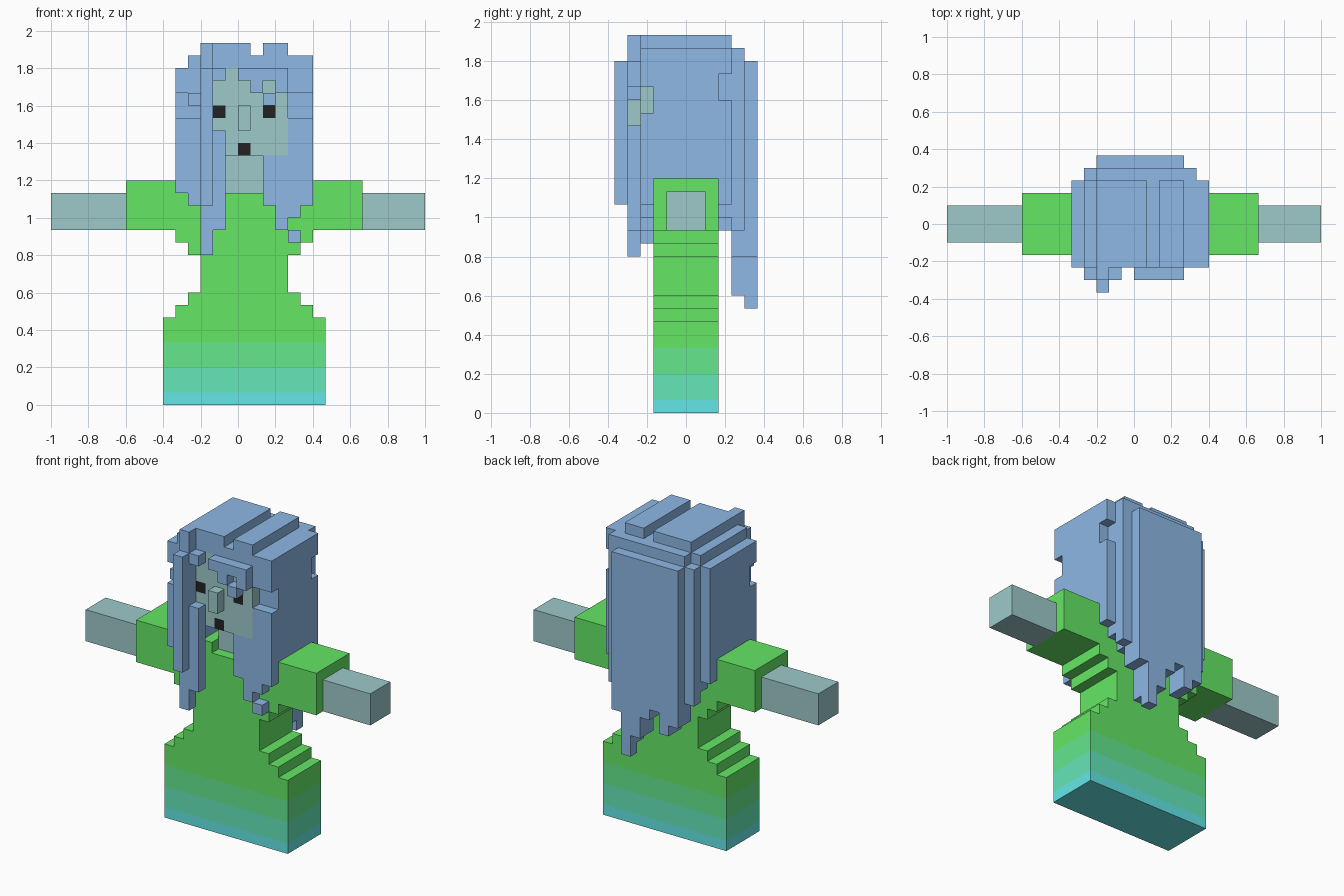
import bpy, bmesh

if "Cube" in bpy.data.objects:
    bpy.data.objects.remove(bpy.data.objects["Cube"])

U = 1 / 15  # size of one block


def material(name, rgb):
    lin = [((c / 255 + 0.055) / 1.055) ** 2.4 for c in rgb]
    m = bpy.data.materials.new(name)
    m.diffuse_color = (*lin, 1)
    m.use_nodes = True
    m.node_tree.nodes["Principled BSDF"].inputs["Base Color"].default_value = m.diffuse_color
    return m


HAIR = material("blue hair", (141, 184, 229))
SKIN = material("grey green skin", (157, 201, 201))
DARK = material("black", (34, 34, 34))
GREEN = material("dress green", (101, 232, 101))
MINT = material("dress mint", (101, 232, 142))
TEAL = material("dress teal", (101, 232, 186))
CYAN = material("dress cyan", (101, 232, 232))


def box(x0, x1, y0, y1, z0, z1):
    """Set of unit blocks; y counts from the front of the model."""
    return {(x, y, z) for x in range(x0, x1) for y in range(y0, y1) for z in range(z0, z1)}


SIDES = {
    (1, 0, 0): ((1, 0, 0), (1, 1, 0), (1, 1, 1), (1, 0, 1)),
    (-1, 0, 0): ((0, 0, 0), (0, 0, 1), (0, 1, 1), (0, 1, 0)),
    (0, 1, 0): ((0, 1, 0), (0, 1, 1), (1, 1, 1), (1, 1, 0)),
    (0, -1, 0): ((0, 0, 0), (1, 0, 0), (1, 0, 1), (0, 0, 1)),
    (0, 0, 1): ((0, 0, 1), (1, 0, 1), (1, 1, 1), (0, 1, 1)),
    (0, 0, -1): ((0, 0, 0), (0, 1, 0), (1, 1, 0), (1, 0, 0)),
}


def build(name, cells, mats, rule=lambda z: 0):
    """Outer skin of the blocks, merged into large flat faces."""
    bm = bmesh.new()
    verts = {}
    for c in sorted(cells):
        for d, corners in SIDES.items():
            if tuple(a + b for a, b in zip(c, d)) in cells:
                continue
            vs = []
            for k in corners:
                p = tuple(a + b for a, b in zip(c, k))
                if p not in verts:
                    verts[p] = bm.verts.new((p[0] * U, (p[1] - 5.5) * U, p[2] * U))
                vs.append(verts[p])
            bm.faces.new(vs).material_index = rule(c[2])
    bmesh.ops.dissolve_limit(bm, angle_limit=0.01, verts=bm.verts[:], edges=bm.edges[:],
                             delimit={'MATERIAL'})
    me = bpy.data.meshes.new(name)
    bm.to_mesh(me)
    bm.free()
    for m in mats:
        me.materials.append(m)
    ob = bpy.data.objects.new(name, me)
    bpy.context.collection.objects.link(ob)


# Dress: stepped skirt, waist, bodice and sleeves, with a neckline cut for the neck
dress = set()
for x0, x1, z0, z1 in ((-6, 7, 0, 7), (-5, 6, 7, 8), (-4, 5, 8, 9), (-3, 4, 9, 12),
                       (-4, 5, 12, 13), (-5, 6, 13, 14), (-9, 10, 14, 18)):
    dress |= box(x0, x1, 3, 8, z0, z1)
dress -= box(-1, 2, 3, 7, 17, 18)
build("dress", dress, (GREEN, MINT, TEAL, CYAN),
      lambda z: 3 if z < 1 else 2 if z < 3 else 1 if z < 5 else 0)

# Arms
for name, x0, x1 in (("left_arm", -15, -9), ("right_arm", 10, 15)):
    build(name, box(x0, x1, 4, 7, 14, 17), (SKIN,))

# Head, neck and nose, with the eyes and mouth set flush in the face
eyes = box(-2, -1, 2, 3, 23, 24) | box(2, 3, 2, 3, 23, 24)
mouth = box(0, 1, 2, 3, 20, 21)
head = box(-2, 4, 2, 8, 20, 27) | box(-1, 2, 4, 7, 17, 20)
build("head", head - eyes - mouth, (SKIN,))
build("nose", box(0, 1, 1, 2, 22, 24), (SKIN,))
build("eyes", eyes, (DARK,))
build("mouth", mouth, (DARK,))

# Hair: crown strips and side curtains
hair = set()
for x0, x1, z0, z1 in ((-3, 1, 20, 29), (1, 2, 20, 28), (2, 4, 20, 29), (4, 6, 18, 28),
                       (-4, -3, 18, 28), (-5, -4, 18, 27), (-3, -2, 18, 20)):
    hair |= box(x0, x1, 2, 9, z0, z1)
# Front locks, given as column, depth, bottom and top
for x, y, z0, z1 in ((-5, 2, 17, 27), (-4, 2, 16, 28), (-3, 2, 14, 29), (-3, 1, 12, 29),
                     (-3, 0, 16, 27), (-2, 1, 14, 22), (2, 2, 16, 20), (3, 2, 14, 20),
                     (4, 2, 15, 28), (5, 2, 16, 28), (4, 2, 13, 14)):
    hair |= box(x, x + 1, y, y + 1, z0, z1)
# Fringe and loose tufts over the forehead
hair |= box(0, 4, 1, 2, 26, 27) | box(1, 2, 1, 2, 25, 26) | box(3, 4, 1, 2, 25, 26)
hair |= box(2, 3, 1, 2, 24, 25) | box(-2, -1, 1, 2, 26, 27) | box(-4, -3, 1, 2, 24, 25)
# Back sheets, each layer narrower and longer than the one inside it
hair |= box(-5, 6, 8, 9, 16, 27) | box(-4, 5, 8, 9, 15, 27) | box(-3, 4, 8, 9, 14, 27)
hair |= box(-4, -3, 9, 10, 14, 27) | box(-3, 5, 9, 10, 14, 28)
for i, bottom in enumerate((12, 11, 13, 12, 10, 8, 12)):
    hair |= box(i - 3, i - 2, 10, 11, bottom, 27)
    hair |= box(i - 3, i - 2, 9, 10, max(bottom, 9), 27)
# Gaps at the temples and behind the right side
hair -= box(4, 6, 2, 3, 23, 25) | box(-5, -4, 2, 3, 23, 25) | box(-4, -3, 2, 3, 23, 24)
hair -= box(5, 6, 8, 9, 24, 26)
build("hair", hair - head - dress, (HAIR,))
